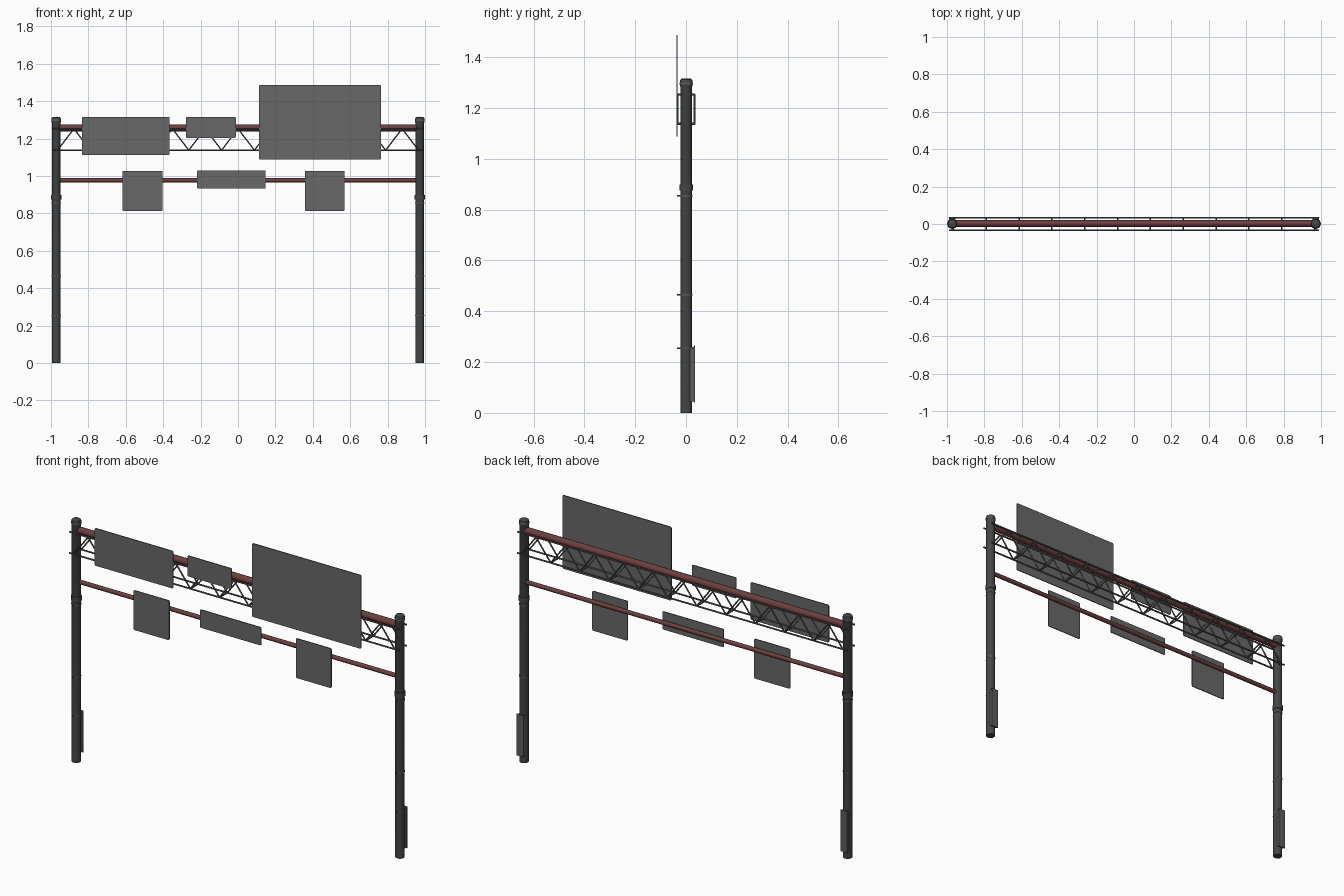
import bpy, bmesh, math
from mathutils import Vector

cube = bpy.data.objects.get("Cube")
if cube:
    bpy.data.objects.remove(cube, do_unlink=True)


def material(name, color):
    m = bpy.data.materials.new(name)
    m.use_nodes = True
    m.diffuse_color = (*color, 1)
    m.node_tree.nodes["Principled BSDF"].inputs["Base Color"].default_value = (*color, 1)
    return m


POST = material("dark grey post", (0.06, 0.063, 0.063))
STEEL = material("mid grey steel", (0.11, 0.11, 0.11))
PANEL = material("grey panel", (0.14, 0.14, 0.14))
RED = material("dull red pipe", (0.15, 0.05, 0.05))


def finish(name, bm, mat, smooth=False):
    mesh = bpy.data.meshes.new(name)
    bmesh.ops.recalc_face_normals(bm, faces=bm.faces)
    bm.to_mesh(mesh)
    bm.free()
    mesh.materials.append(mat)
    ob = bpy.data.objects.new(name, mesh)
    bpy.context.scene.collection.objects.link(ob)
    if smooth:
        bpy.ops.object.select_all(action='DESELECT')
        ob.select_set(True)
        bpy.context.view_layer.objects.active = ob
        bpy.ops.object.shade_smooth_by_angle(angle=math.radians(40))
    return ob


def add_rod(bm, a, b, radius, sides=6):
    a, b = Vector(a), Vector(b)
    d = b - a
    verts = bmesh.ops.create_cone(bm, cap_ends=True, segments=sides, radius1=radius,
                                  radius2=radius, depth=d.length)["verts"]
    bmesh.ops.rotate(bm, verts=verts, matrix=Vector((0, 0, 1)).rotation_difference(d).to_matrix())
    bmesh.ops.translate(bm, verts=verts, vec=(a + b) / 2)


def add_box(bm, lo, hi):
    verts = bmesh.ops.create_cube(bm, size=1)["verts"]
    for v in verts:
        v.co = [l + (c + 0.5) * (h - l) for c, l, h in zip(v.co, lo, hi)]


def lathe(name, x, y, profile, mat):
    bm = bmesh.new()
    vs = [bm.verts.new((x + r, y, z)) for r, z in profile]
    edges = [bm.edges.new(p) for p in zip(vs, vs[1:])]
    bmesh.ops.spin(bm, geom=vs + edges, cent=(x, y, 0), axis=(0, 0, 1),
                   angle=math.tau, steps=24, use_duplicate=False)
    bmesh.ops.remove_doubles(bm, verts=bm.verts, dist=0.0001)
    return finish(name, bm, mat, True)


POST_X, POST_Y, R = 0.972, 0.001, 0.0235

for side, s in (("left", 1), ("right", -1)):
    x = s * POST_X
    # Post with a rounded cap
    lathe(f"{side}_post", x, POST_Y,
          [(0, 0), (R, 0), (R, 1.285), (0.025, 1.288), (0.025, 1.305),
           (0.023, 1.312), (0.017, 1.316), (0, 1.317)], POST)
    # Clamp collars: a thick joint band and thin straps
    for label, z, h, r in (("joint_collar", 0.887, 0.024, 0.027), ("cap_collar", 1.297, 0.008, 0.0262),
                           ("upper_strap", 0.855, 0.006, 0.025), ("middle_strap", 0.465, 0.005, 0.0245),
                           ("lower_strap", 0.255, 0.005, 0.0245)):
        lathe(f"{side}_{label}", x, POST_Y,
              [(R - 0.002, z - h / 2), (r, z - h / 2), (r, z + h / 2), (R - 0.002, z + h / 2)],
              POST if "joint" in label else STEEL)
    # Strap bolts pointing forward
    bm = bmesh.new()
    for z in (0.855, 0.465, 0.255):
        add_rod(bm, (x, -0.036, z), (x, -0.015, z), 0.003)
    finish(f"{side}_strap_bolts", bm, STEEL)
    # Control cabinet on the back of the post
    bm = bmesh.new()
    add_box(bm, (x - 0.018, 0.012, 0.045), (x + 0.018, 0.031, 0.26))
    add_box(bm, (x - 0.02, 0.031, 0.04), (x + 0.02, 0.036, 0.265))
    finish(f"{side}_cabinet", bm, STEEL)

# Red crossbeams between the posts
for name, z, r in (("upper_pipe", 1.257, 0.0185), ("lower_pipe", 0.977, 0.0115)):
    bm = bmesh.new()
    add_rod(bm, (-0.96, 0.003, z), (0.96, 0.003, z), r, 12)
    finish(name, bm, RED, True)

# Truss: four chords, zigzag webs front and back, cross ties at the nodes
TOP, BOTTOM, DEPTH = 1.253, 1.138, 0.033
BAYS, START = 11, -0.965
STEP = -2 * START / BAYS
nodes = [START + i * STEP for i in range(BAYS + 1)]
chords, webs, ties = bmesh.new(), bmesh.new(), bmesh.new()
for y in (-DEPTH, DEPTH):
    for z in (TOP, BOTTOM):
        add_rod(chords, (-0.99, y, z), (0.99, y, z), 0.0045, 8)
    for x in nodes[:-1]:
        peak = (x + STEP / 2, y, TOP)
        add_rod(webs, (x, y, BOTTOM), peak, 0.004)
        add_rod(webs, peak, (x + STEP, y, BOTTOM), 0.004)
for x in nodes:
    for z in (TOP, BOTTOM):
        add_rod(ties, (x, -DEPTH, z), (x, DEPTH, z), 0.0045)
finish("truss_chords", chords, STEEL, True)
finish("truss_webs", webs, STEEL)
finish("truss_ties", ties, STEEL)


def sign(name, x0, x1, z0, z1, y):
    # Thin plate with softly clipped corners
    bm = bmesh.new()
    add_box(bm, (x0, y - 0.0025, z0), (x1, y + 0.0025, z1))
    corners = [e for e in bm.edges if abs(e.verts[0].co.y - e.verts[1].co.y) > 0.003]
    bmesh.ops.bevel(bm, geom=corners, offset=0.006, segments=3, profile=0.5, affect='EDGES')
    finish(name, bm, PANEL)


# Large signs on the truss, small ones on the lower pipe
sign("wide_truss_sign", -0.834, -0.365, 1.113, 1.316, -0.0355)
sign("small_truss_sign", -0.278, -0.012, 1.204, 1.316, -0.0355)
sign("large_truss_sign", 0.112, 0.765, 1.088, 1.487, -0.0355)
sign("right_pipe_sign", -0.618, -0.403, 0.813, 1.028, -0.012)
sign("centre_pipe_sign", -0.219, 0.148, 0.932, 1.03, -0.012)
sign("left_pipe_sign", 0.358, 0.57, 0.813, 1.028, -0.012)
